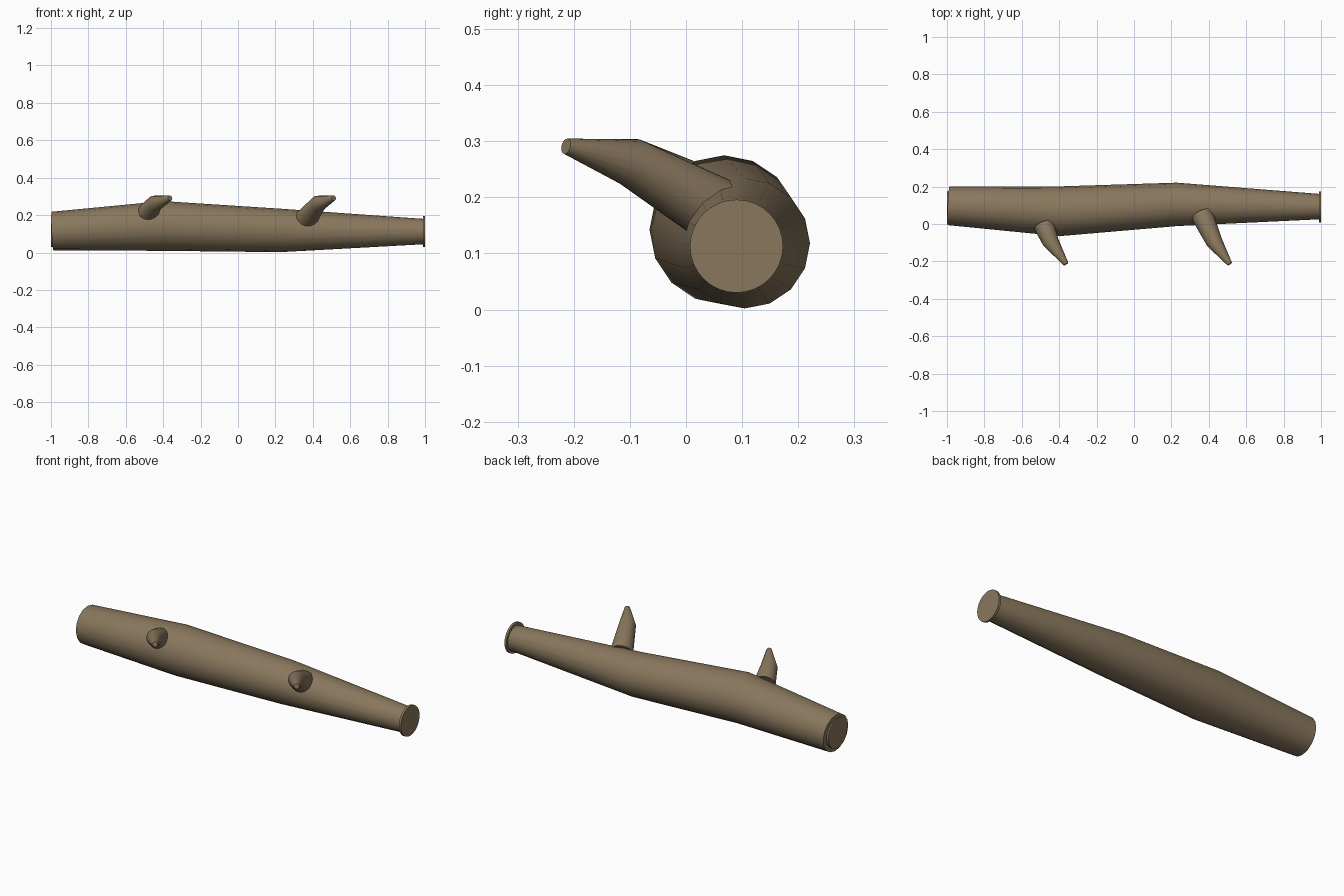
import bpy
import math

cube = bpy.data.objects.get("Cube")
if cube:
    bpy.data.objects.remove(cube, do_unlink=True)

bark = bpy.data.materials.new("bark")
bark.use_nodes = True
brown = (0.25, 0.185, 0.11, 1)
bark.diffuse_color = brown
bark.node_tree.nodes["Principled BSDF"].inputs["Base Color"].default_value = brown


def finish(obj, name, angle):
    obj.name = name
    obj.data.materials.clear()
    obj.data.materials.append(bark)
    bpy.ops.object.select_all(action='DESELECT')
    obj.select_set(True)
    bpy.context.view_layer.objects.active = obj
    bpy.ops.object.shade_smooth_by_angle(angle=math.radians(angle))


def tapered_tube(name, stations):
    """Sweep a 16-sided ring along (x, y, z, radius) stations."""
    curve = bpy.data.curves.new(name, 'CURVE')
    curve.dimensions = '3D'
    curve.bevel_depth = 1
    curve.bevel_resolution = 6
    curve.use_fill_caps = True
    spline = curve.splines.new('POLY')
    spline.points.add(len(stations) - 1)
    for point, (x, y, z, radius) in zip(spline.points, stations):
        point.co = (x, y, z, 1)
        point.radius = radius
    obj = bpy.data.objects.new(name, curve)
    bpy.context.collection.objects.link(obj)
    bpy.ops.object.select_all(action='DESELECT')
    obj.select_set(True)
    bpy.context.view_layer.objects.active = obj
    bpy.ops.object.convert(target='MESH')
    finish(bpy.context.object, name, 40)


# Gently bent trunk
tapered_tube("trunk", [
    (-0.992, 0.097, 0.115, 0.103),
    (-0.4, 0.068, 0.142, 0.133),
    (0.23, 0.105, 0.118, 0.116),
    (0.99, 0.093, 0.112, 0.068),
])

# Cut faces at both ends
for name, x in (("right_end_disc", -0.994), ("left_end_disc", 0.994)):
    bpy.ops.mesh.primitive_cylinder_add(
        vertices=32, radius=0.083, depth=0.012,
        location=(x, 0.09, 0.113), rotation=(0, math.pi / 2, 0))
    finish(bpy.context.object, name, 40)

# Two broken branch stubs sharing the same outer shape
for name, shift, base in (
        ("right_branch", -0.875, (-0.48, -0.01, 0.215, 0.056)),
        ("left_branch", 0, (0.365, 0.047, 0.18, 0.06))):
    tapered_tube(name, [
        base,
        (0.43 + shift, -0.097, 0.262, 0.044),
        (0.512 + shift, -0.214, 0.291, 0.014),
    ])
